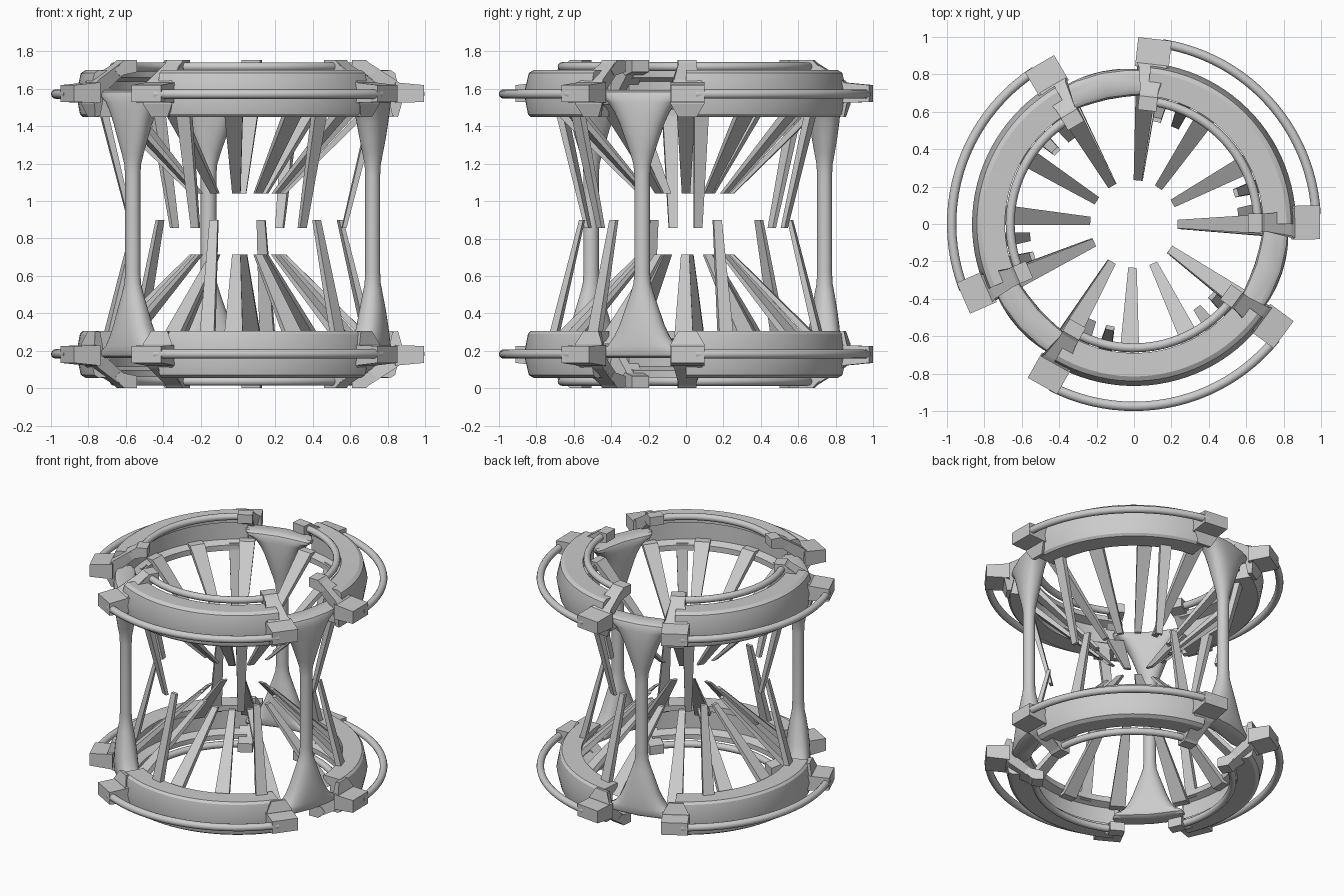
import bpy, bmesh
from math import sin, cos, pi, radians, degrees, ceil, copysign
from mathutils import Matrix, Vector

if "Cube" in bpy.data.objects:
    bpy.data.objects.remove(bpy.data.objects["Cube"])

MID = 0.8775          # mid height; lower half is the upper half turned over
SPAN = 84             # degrees covered by each ring segment


def pol(r, deg, z):
    a = radians(deg)
    return Vector((r * cos(a), r * sin(a), z))


def make(name, sections, mat, smooth=True):
    """Skin a list of equal-length cross-sections and cap the ends."""
    bm = bmesh.new()
    rows = [[bm.verts.new(mat @ p) for p in s] for s in sections]
    n = len(rows[0])
    for a, b in zip(rows, rows[1:]):
        for j in range(n):
            k = (j + 1) % n
            bm.faces.new((a[j], a[k], b[k], b[j]))
    bm.faces.new(rows[0])
    bm.faces.new(rows[-1][::-1])
    bmesh.ops.recalc_face_normals(bm, faces=bm.faces)
    me = bpy.data.meshes.new(name)
    bm.to_mesh(me)
    bm.free()
    ob = bpy.data.objects.new(name, me)
    bpy.context.collection.objects.link(ob)
    if smooth:
        bpy.ops.object.select_all(action='DESELECT')
        ob.select_set(True)
        bpy.context.view_layer.objects.active = ob
        bpy.ops.object.shade_smooth_by_angle(angle=radians(32))
    return ob


def arc(name, profile, a0, a1, mat):
    """Sweep an (r, z) profile around the z axis."""
    steps = ceil((a1 - a0) / 3.5)
    make(name, [[pol(r, a0 + (a1 - a0) * i / steps, z) for r, z in profile]
                for i in range(steps + 1)], mat)


def oval(r, z, a, b, n=12):
    return [(r + a * cos(2 * pi * i / n), z + b * sin(2 * pi * i / n)) for i in range(n)]


def prism(name, profile, deg, mat):
    """Extrude (r, z, half width) points sideways at an angle on the ring."""
    rot = Matrix.Rotation(radians(deg), 4, 'Z')
    make(name, [[Vector((r, s * w, z)) for r, z, w in profile] for s in (-1, 1)],
         mat @ rot, False)


def spike(name, deg, base, tip, mat, wb, wt):
    """Tapered rectangular bar from base to tip, both (r, z)."""
    rot = Matrix.Rotation(radians(deg), 4, 'Z')
    make(name, [[Vector((r + sx * w / 4, sy * w / 2, z))
                 for sx, sy in ((-1, -1), (1, -1), (1, 1), (-1, 1))]
                for (r, z), w in ((base, wb), (tip, wt))], mat @ rot, False)


def column_section(z, a, b, e):
    """Rounded-box section bent along the ring; e = 1 is an ellipse."""
    pts = []
    for i in range(32):
        c, s = cos(2 * pi * i / 32), sin(2 * pi * i / 32)
        side = a * copysign(abs(c) ** e, c)
        deep = b * copysign(abs(s) ** e, s)
        pts.append(pol(0.757 + deep, 102 + degrees(side / 0.757), z))
    return pts


RING = [(0.69, 1.695), (0.815, 1.70), (0.84, 1.685), (0.866, 1.575), (0.845, 1.465),
        (0.83, 1.45), (0.70, 1.45), (0.70, 1.49), (0.75, 1.51), (0.75, 1.64), (0.69, 1.66)]
OUTER_BLOCK = [(0.84, 1.525, .09), (0.995, 1.53, .09), (0.995, 1.62, .09), (0.84, 1.635, .09)]
COLLAR = [(0.825, 1.455, .05), (0.80, 1.58, .05), (0.67, 1.69, .045), (0.70, 1.74, .045),
          (0.84, 1.65, .07), (0.875, 1.62, .09), (0.875, 1.52, .09), (0.855, 1.45, .05)]
INNER_BLOCK = [(0.61, 1.69, .05), (0.61, 1.755, .05), (0.685, 1.755, .05),
               (0.74, 1.70, .05), (0.71, 1.67, .05)]

axis = Vector((cos(radians(SPAN / 2)), sin(radians(SPAN / 2)), 0))
turn = (Matrix.Translation((0, 0, MID)) @ Matrix.Rotation(pi, 4, axis)
        @ Matrix.Translation((0, 0, -MID)))

for half, flip in (("upper", Matrix.Identity(4)), ("lower", turn)):
    for k in range(3):
        m = flip @ Matrix.Rotation(radians(120 * k), 4, 'Z')
        # heavy ring segment with its outer and inner rails
        arc(half + "_ring_segment", RING, 0, SPAN, m)
        arc(half + "_outer_rail", oval(0.975, 1.572, 0.025, 0.025), 3, SPAN - 3, m)
        arc(half + "_inner_rail", oval(0.662, 1.718, 0.024, 0.024), 1, SPAN - 1, m)
        # clamps at both segment ends
        for d in (0.5, SPAN - 0.5):
            prism(half + "_clamp_block", OUTER_BLOCK, d, m)
            prism(half + "_clamp_collar", COLLAR, d, m)
            prism(half + "_clamp_inner", INNER_BLOCK, d, m)
        # long slanted spikes and short steep spikes
        for d in (0, 28, 56, 85):
            spike(half + "_long_spike", d, (0.72, 1.52), (0.245, 1.04), m, 0.105, 0.045)
        for d in (6.5, 67):
            spike(half + "_steep_spike", d, (0.73, 1.50), (0.57, 0.855), m, 0.08, 0.045)

# three columns, flared along the ring at both ends
# (height above the middle, half width, half depth, roundness)
FLARE = [(0.26, .042, .04, 1), (0.32, .047, .043, 1), (0.38, .066, .054, 1),
         (0.46, .094, .066, .9), (0.54, .122, .074, .8), (0.60, .15, .077, .7),
         (0.65, .185, .077, .6), (0.685, .24, .075, .45), (0.705, .25, .066, .4),
         (0.717, .25, .045, .4)]
STATIONS = ([(MID - h, *rest) for h, *rest in reversed(FLARE)]
            + [(MID + h, *rest) for h, *rest in FLARE])
for k in range(3):
    make("column", [column_section(*s) for s in STATIONS],
         Matrix.Rotation(radians(120 * k), 4, 'Z'))
